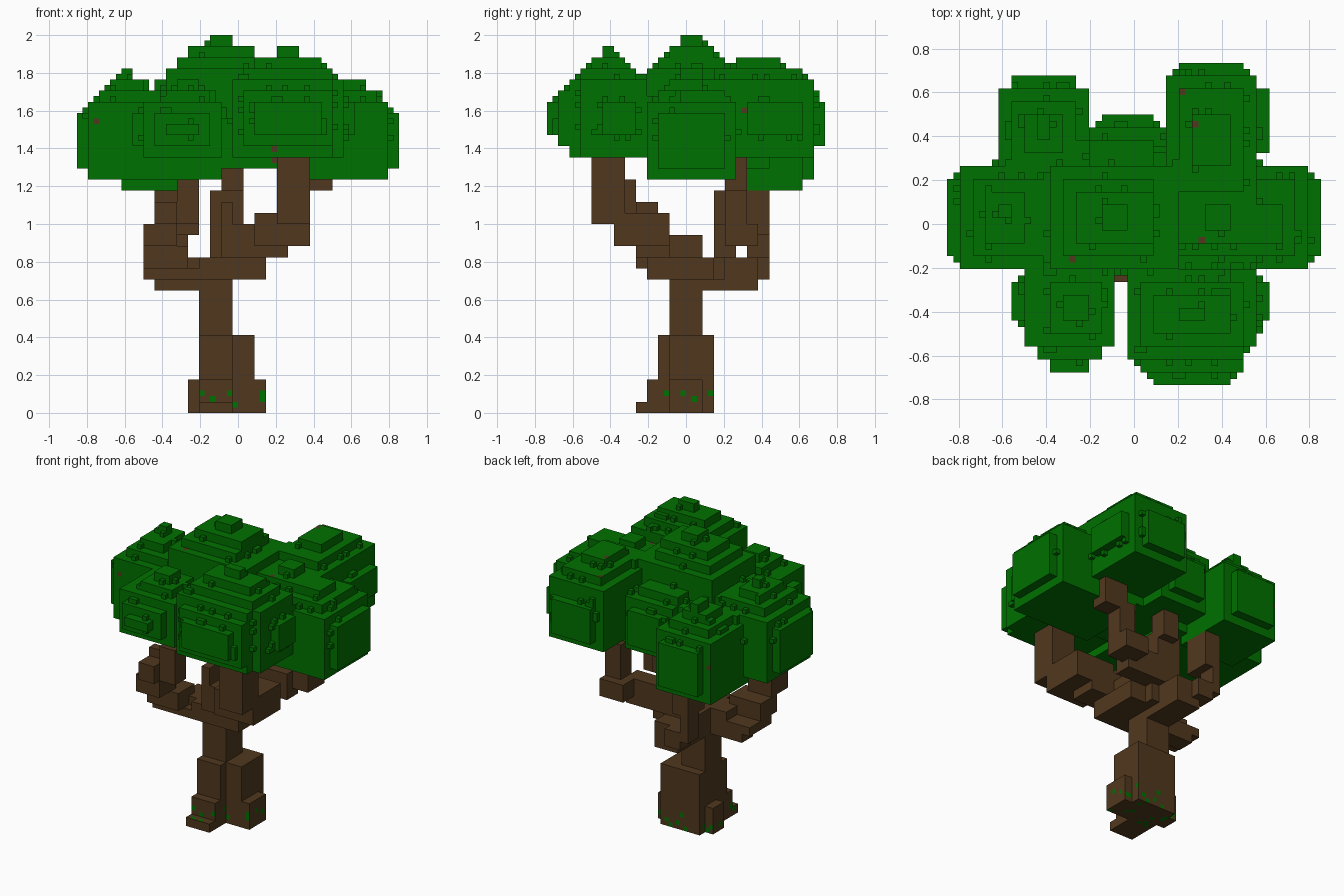
import bpy, bmesh, random

random.seed(4)
H = 1 / 34            # fine cell; the tree's blocks are two cells wide
STEP = 2 * H
wood, leaf = set(), set()


def odd(v):
    return 2 * round((v / H - 1) / 2) + 1


def even(v):
    return 2 * round(v / STEP)


def fill(cells, x0, x1, y0, y1, z0, z1):
    """Fill a block of grid cells, snapped to the block grid."""
    for i in range(odd(x0), odd(x1)):
        for j in range(odd(y0), odd(y1)):
            for k in range(even(z0), even(z1)):
                cells.add((i, j, k))


def clump(main, tops, plates):
    """Leaf block with a stepped top and raised side plates."""
    fill(leaf, *main)
    z = main[5]
    for r in tops:
        fill(leaf, *r, z, z + STEP)
        z += STEP
    for p in plates:
        fill(leaf, *p)


# ---- canopy clumps ----
# centre
clump((-.38, .2, -.2, .26, 1.29, 1.82),
      [(-.32, .09, -.14, .2), (-.26, .09, -.09, .15), (-.15, -.03, -.03, .09)], [])
# centre back
clump((-.26, .15, .2, .38, 1.29, 1.65), [(-.2, .09, .2, .38)],
      [(-.2, .15, .38, .44, 1.29, 1.65), (-.15, .09, .44, .5, 1.35, 1.59)])
# left
clump((-.79, -.09, -.2, .26, 1.24, 1.65),
      [(-.74, -.38, -.14, .2), (-.68, -.5, -.09, .15), (-.62, -.56, .03, .09)],
      [(-.85, -.79, -.14, .2, 1.29, 1.59)])
# right
clump((.2, .79, -.2, .26, 1.24, 1.65),
      [(.2, .74, -.14, .2), (.2, .68, -.09, .09), (.32, .44, -.03, .09)],
      [(.79, .85, -.14, .2, 1.29, 1.59)])
# front right
clump((-.03, .56, -.56, -.2, 1.35, 1.77),
      [(.03, .5, -.56, -.26), (.09, .44, -.5, -.32), (.2, .32, -.44, -.38)],
      [(.56, .62, -.44, -.26, 1.47, 1.65), (-.03, .5, -.62, -.56, 1.35, 1.77),
       (.03, .5, -.68, -.62, 1.41, 1.71), (.09, .44, -.73, -.68, 1.47, 1.65)])
# back right
clump((.15, .56, .09, .68, 1.35, 1.77),
      [(.2, .5, .15, .62), (.26, .44, .26, .5)],
      [(.56, .62, .32, .62, 1.47, 1.65), (.2, .5, .68, .73, 1.41, 1.65)])
# front left
clump((-.5, -.09, -.56, -.2, 1.35, 1.65),
      [(-.38, -.15, -.5, -.26), (-.32, -.2, -.44, -.32)],
      [(-.56, -.5, -.44, -.26, 1.41, 1.59), (-.44, -.15, -.62, -.56, 1.41, 1.59),
       (-.38, -.2, -.68, -.62, 1.47, 1.53)])
# back left
clump((-.62, -.2, .2, .62, 1.18, 1.59),
      [(-.56, -.26, .26, .56), (-.5, -.32, .32, .5), (-.44, -.38, .38, .5)],
      [(-.56, -.26, .62, .68, 1.24, 1.53)])

# ---- trunk and roots ----
fill(wood, -.2, -.03, -.09, .09, 0, .77)
fill(wood, -.03, .09, -.09, .15, 0, .41)
fill(wood, -.2, -.03, -.15, -.09, 0, .41)
fill(wood, -.2, .09, .09, .15, 0, .41)
fill(wood, -.26, -.2, -.03, .09, 0, .18)
fill(wood, .09, .15, -.09, .09, 0, .18)
fill(wood, -.2, -.03, -.2, -.15, 0, .18)
fill(wood, -.2, -.03, -.26, -.2, 0, .06)
fill(wood, -.2, .15, -.2, .09, .71, .83)
fill(wood, -.09, .09, -.09, .09, .83, .94)

# ---- front right branch ----
fill(wood, -.03, .26, -.26, -.09, .83, 1.0)
fill(wood, -.09, -.03, -.26, -.15, .83, 1.12)
fill(wood, .09, .38, -.38, -.09, .89, 1.06)
fill(wood, .2, .38, -.5, -.32, 1.0, 1.35)
# ---- front left branch ----
fill(wood, -.44, -.2, -.09, .03, .65, .77)
fill(wood, -.5, -.2, -.2, .03, .71, .77)
fill(wood, -.32, -.2, -.15, .03, .71, .83)
fill(wood, -.5, -.26, -.26, -.09, .77, .89)
fill(wood, -.5, -.32, -.38, -.2, .89, 1.0)
fill(wood, -.44, -.32, -.44, -.26, 1.0, 1.12)
fill(wood, -.44, -.32, -.32, -.26, 1.12, 1.18)
fill(wood, -.32, -.2, -.38, -.26, 1.0, 1.24)
# ---- back left branch ----
fill(wood, -.2, -.03, .09, .38, .65, .83)
fill(wood, -.26, -.15, .32, .44, .71, .83)
fill(wood, -.32, -.26, .32, .44, .77, .94)
fill(wood, -.32, -.2, .26, .44, .94, 1.18)
# ---- back right branch ----
fill(wood, .03, .15, .03, .15, .71, .83)
fill(wood, .03, .26, .15, .26, .83, 1.0)
fill(wood, .2, .38, .2, .38, .89, 1.0)
fill(wood, .26, .38, .2, .32, 1.0, 1.24)
fill(wood, .32, .5, .2, .32, 1.18, 1.35)
# ---- upright middle branch ----
fill(wood, -.15, .03, .09, .2, .71, .83)
fill(wood, -.15, .03, .15, .26, .83, 1.18)
fill(wood, -.09, .03, .2, .32, 1.12, 1.29)

DIRS = [(1, 0, 0), (-1, 0, 0), (0, 1, 0), (0, -1, 0), (0, 0, 1), (0, 0, -1)]


def near(c):
    return [(c[0] + d[0], c[1] + d[1], c[2] + d[2]) for d in DIRS]


# Leaf crumbs nestle in the inner corners of the stepped tops, in two passes
for share in (.07, .12):
    corners = sorted({n for c in leaf for n in near(c)
                      if n not in leaf and n[2] * H > 1.42
                      and sum(m in leaf for m in near(n)) >= 2})
    leaf.update([c for c in corners if random.random() < share])
wood -= leaf


def material(name, rgb):
    m = bpy.data.materials.new(name)
    m.diffuse_color = (*rgb, 1)
    return m


bark = material("bark_brown", (.082, .039, .013))
green = material("leaf_green", (.0, .165, .0))


def shell(name, cells, is_green):
    """Mesh only the exposed cell sides, then merge flat areas."""
    bm = bmesh.new()
    verts = {}

    def vert(p):
        if p not in verts:
            verts[p] = bm.verts.new([q * H for q in p])
        return verts[p]

    for c in sorted(cells):
        for d, n in zip(DIRS, near(c)):
            if n in wood or n in leaf:
                continue
            a = next(q for q in range(3) if d[q])
            u, w = (a + 1) % 3, (a + 2) % 3
            ring = []
            for s, t in ((0, 0), (1, 0), (1, 1), (0, 1)):
                p = list(c)
                p[a] += d[a] > 0
                p[u] += s
                p[w] += t
                ring.append(vert(tuple(p)))
            if d[a] < 0:
                ring.reverse()
            bm.faces.new(ring).material_index = int(is_green(c))
    bmesh.ops.dissolve_limit(bm, angle_limit=.01, verts=bm.verts, edges=bm.edges,
                             delimit={'MATERIAL', 'NORMAL'})
    me = bpy.data.meshes.new(name)
    bm.to_mesh(me)
    bm.free()
    ob = bpy.data.objects.new(name, me)
    bpy.context.collection.objects.link(ob)
    me.materials.append(bark)
    me.materials.append(green)
    return ob


# Moss flecks near the ground, and a rare brown fleck among the leaves
shell("trunk_and_branches", wood, lambda c: c[2] < 4 and random.random() < .1)
shell("leaf_canopy", leaf, lambda c: random.random() > .001)
